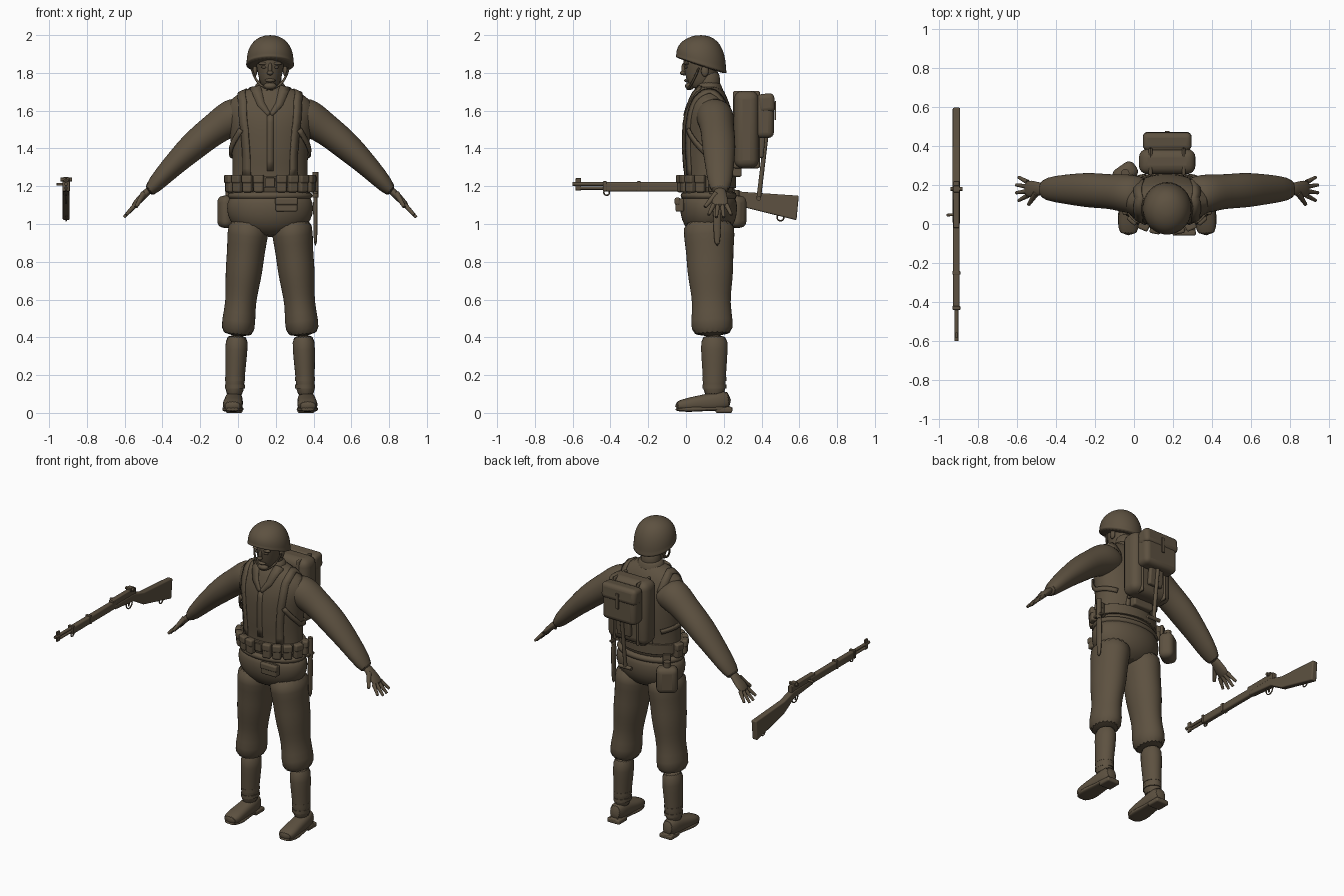
import bpy, bmesh, math
from math import sin, cos, pi, radians, sqrt
from mathutils import Vector, Matrix
from mathutils.bvhtree import BVHTree

cube = bpy.data.objects.get("Cube")
if cube:
    bpy.data.objects.remove(cube)

olive = bpy.data.materials.new("olive_brown")
olive.use_nodes = True
olive.diffuse_color = (.11, .083, .052, 1)
olive.node_tree.nodes["Principled BSDF"].inputs["Base Color"].default_value = olive.diffuse_color

BODY, RIFLE = .17, -.91        # centre lines in x of the figure and of the rifle
BACK = .12                     # depth of the figure's upright axis
UP = Vector((0, 0, 1))


def finish(name, verts, faces, origin=BODY, mirror=False, smooth=0, bevel=0, thickness=0):
    """Make the object, fix its normals and add the modifiers asked for."""
    mesh = bpy.data.meshes.new(name)
    mesh.from_pydata([tuple(v) for v in verts], [], faces)
    mesh.materials.append(olive)
    bm = bmesh.new()
    bm.from_mesh(mesh)
    bmesh.ops.recalc_face_normals(bm, faces=bm.faces)
    bm.to_mesh(mesh)
    bm.free()
    part = bpy.data.objects.new(name, mesh)
    part.location.x = origin
    bpy.context.collection.objects.link(part)
    if thickness:
        part.modifiers.new("Thickness", 'SOLIDIFY').thickness = thickness
    if bevel:
        rounding = part.modifiers.new("Rounding", 'BEVEL')
        rounding.width, rounding.segments = bevel, 4
    if mirror:
        part.modifiers.new("Mirror", 'MIRROR').use_mirror_merge = False
    if smooth:
        subdivision = part.modifiers.new("Smooth", 'SUBSURF')
        subdivision.levels = subdivision.render_levels = smooth
    bpy.ops.object.select_all(action='DESELECT')
    bpy.context.view_layer.objects.active = part
    part.select_set(True)
    bpy.ops.object.shade_smooth_by_angle(angle=radians(40))
    return part


def bridge(rings, count):
    """Quads joining consecutive rings, with a cap on each end."""
    last = (rings - 1) * count
    sides = [(k + i, k + (i + 1) % count, k + count + (i + 1) % count, k + count + i)
             for k in range(0, last, count) for i in range(count)]
    return sides + [tuple(range(count)), tuple(range(last, last + count))]


def limb(name, start, end, radii, flat=1, flat_end=None, depths=None, bend=None,
         sides=20, square=1, smooth=1, **options):
    """Skin evenly spaced oval rings along a straight or bent path."""
    start, end = Vector(start), Vector(end)
    bend = Vector(bend) if bend else (start + end) / 2
    along = (end - start).normalized()
    across = Vector((0, 1, 0)) if abs(along.x) > .6 else Vector((1, 0, 0))
    across = (across - along * across.dot(along)).normalized()
    other = along.cross(across)
    flat_end = flat_end or flat
    depths = depths or [r * (flat + (flat_end - flat) * k / (len(radii) - 1)) for k, r in enumerate(radii)]
    power = lambda value: math.copysign(abs(value) ** square, value)
    verts = []
    for k, (wide, deep) in enumerate(zip(radii, depths)):
        t = k / (len(radii) - 1)
        centre = start.lerp(bend, t).lerp(bend.lerp(end, t), t)
        for i in range(sides):
            angle = 2 * pi * i / sides
            verts.append(centre + across * wide * power(cos(angle)) + other * deep * power(sin(angle)))
    return finish(name, verts, bridge(len(radii), sides), smooth=smooth, **options)


def rod(name, start, end, radius, tip=None, **options):
    return limb(name, start, end, [radius, tip or radius], sides=12, smooth=0, **options)


def box(name, centre, size, turn=0, tilt=0, bevel=.01, **options):
    spin = Matrix.Rotation(turn, 3, 'Z') @ Matrix.Rotation(tilt, 3, 'X') @ Matrix.Diagonal(size)
    corners = [(a, b, c) for c in (-.5, .5) for a, b in ((-.5, -.5), (.5, -.5), (.5, .5), (-.5, .5))]
    verts = [Vector(centre) + spin @ Vector(corner) for corner in corners]
    return finish(name, verts, bridge(2, 4), bevel=bevel, **options)


def ball(name, centre, size, **options):
    """Ellipsoid with the given half sizes."""
    bm = bmesh.new()
    bmesh.ops.create_uvsphere(bm, u_segments=16, v_segments=10, radius=1)
    bm.verts.index_update()
    verts = [Vector(centre) + Matrix.Diagonal(size) @ v.co for v in bm.verts]
    faces = [[v.index for v in face.verts] for face in bm.faces]
    bm.free()
    return finish(name, verts, faces, **options)


# Jacket and trousers
jacket = limb("jacket", (0, BACK, 1.13), (0, BACK, 1.74), [.21, .2, .2, .2, .21, .22, .24, .22, .09],
              depths=[.14, .13, .13, .14, .14, .14, .13, .1, .07], sides=28)
limb("jacket_hem", (0, BACK, 1.12), (0, BACK, 1.18), [.22, .23, .22], flat=.66, sides=28)
limb("trouser_hips", (0, BACK, 1.17), (0, BACK, .93), [.21, .23, .23, .2, .12], flat=.66, sides=28)
limb("trouser_legs", (.11, BACK, 1.03), (.175, .14, .4), [.11, .11, .1, .1, .09, .08, .09, .09],
     flat=1.25, mirror=True)

# Sleeves and hands
limb("sleeves", (.1, .14, 1.6), (.655, .18, 1.16), [.08, .1, .1, .09, .09, .09, .08, .07, .05],
     bend=(.31, .18, 1.55), flat=1.1, flat_end=.7, mirror=True)
limb("palms", (.63, .18, 1.19), (.73, .18, 1.09), [.03, .035, .045, .04], flat=.7, flat_end=.3, mirror=True)
for finger, label in enumerate(("index", "middle", "ring", "little")):
    spread = finger - 1.5
    reach = .06 - .006 * spread ** 2
    rod(label + "_fingers", (.715, .18 + .023 * spread, 1.1), (.715 + reach, .18 + .04 * spread, 1.1 - reach * 1.1),
        .013, .008, mirror=True)
rod("thumbs", (.67, .16, 1.16), (.71, .1, 1.09), .017, .009, mirror=True)

# Boots with leggings, soles and heels
limb("leggings", (.175, .15, .42), (.19, .15, .08), [.06, .06, .055, .05, .05], flat=1.2, mirror=True)
for height in (.13, .17):
    rod("ankle_straps", (.185, .15, height), (.185, .15, height + .02), .053, flat=1.2, mirror=True)
limb("boots", (.19, .24, .07), (.2, -.06, .035), [.04, .05, .05, .055, .05], flat=1.25, flat_end=.5,
     square=.8, mirror=True)
limb("soles", (.19, .25, .025), (.2, -.06, .018), [.04, .045, .045, .055, .06, .035], flat=.25,
     square=.6, mirror=True)
box("heels", (.19, .2, .015), (.09, .09, .03), mirror=True)

# Head and face
limb("neck", (0, BACK, 1.69), (0, BACK, 1.82), [.07, .06, .06])
limb("head", (0, .08, 1.71), (0, .08, 1.93), [.04, .06, .07, .08, .07], depths=[.06, .08, .09, .1, .09])
ball("chin", (0, .02, 1.73), (.035, .025, .02))
ball("nose_bridge", (0, -.01, 1.82), (.011, .015, .035))
ball("nose_tip", (0, -.017, 1.8), (.017, .015, .012))
ball("lips", (0, .005, 1.76), (.028, .015, .01))
ball("eyes", (.032, .002, 1.83), (.015, .01, .007), mirror=True)
ball("brows", (.034, .003, 1.85), (.03, .014, .009), mirror=True)
ball("ears", (.08, .1, 1.81), (.012, .02, .03), mirror=True)

# Helmet: a flared dome whose rim rises toward the front
dome = [.125 * sqrt(1 - (k / 9.2) ** 2.4) for k in range(10)]
helmet = limb("helmet", (0, .08, 1.83), (0, .08, 2), [.138] + dome, flat=1.06, sides=32)
for vertex in helmet.data.vertices:
    vertex.co.z += (.09 - vertex.co.y) * 2 * (2 - vertex.co.z)
limb("chin_strap", (.1, .07, 1.83), (0, .005, 1.71), [.007] * 6, bend=(.08, .03, 1.73), sides=8, mirror=True)

# Straps and lapels laid onto the jacket
bpy.context.view_layer.update()
cloth = BVHTree.FromObject(jacket, bpy.context.evaluated_depsgraph_get())


def ribbon(name, path, width, end_width=None, lift=.006, **options):
    """Flat band that follows the jacket near the given path."""
    points, steps = [Vector(p) for p in path], 6
    trail = [a.lerp(b, i / steps) for a, b in zip(points, points[1:]) for i in range(steps)] + points[-1:]
    hits = [cloth.find_nearest(point)[:2] for point in trail]
    last = len(hits) - 1
    verts = []
    for i, (spot, normal) in enumerate(hits):
        along = hits[min(i + 1, last)][0] - hits[max(i - 1, 0)][0]
        half = (width + ((end_width or width) - width) * i / last) / 2
        side = along.cross(normal).normalized() * half
        verts += [spot + normal * lift - side, spot + normal * lift + side]
    faces = [(i, i + 1, i + 3, i + 2) for i in range(0, 2 * last, 2)]
    return finish(name, verts, faces, thickness=.01, **options)


ribbon("shoulder_straps", [(.15, .25, 1.6), (.15, .13, 1.72), (.15, .03, 1.65), (.15, -.02, 1.5), (.14, -.02, 1.25)],
       .045, mirror=True)
ribbon("side_straps", [(.16, 0, 1.5), (.21, .1, 1.38), (.16, .25, 1.34)], .028, mirror=True)
ribbon("back_straps", [(.07, .27, 1.36), (.09, .27, 1.24)], .03, mirror=True)
ribbon("lapels", [(.08, .08, 1.73), (.05, 0, 1.64), (.005, -.02, 1.58)], .06, .02, mirror=True)
ribbon("button_placket", [(0, -.03, 1.59), (0, -.03, 1.28)], .035, lift=.002)
limb("collar", (0, BACK, 1.69), (0, BACK, 1.755), [.1, .09, .08, .07], flat=.85)

# Belt with a row of pouches
belt_wide, belt_deep = .213, .145
rod_belt = limb("belt", (0, BACK, 1.19), (0, BACK, 1.255), [belt_wide] * 2, flat=belt_deep / belt_wide,
                sides=40, smooth=0, bevel=.004)
for angle in map(radians, (16, 33, 52, 74, 100)):
    turn = math.atan2(sin(angle) / belt_wide, cos(angle) / belt_deep)
    outward = Vector((sin(turn), -cos(turn), 0))
    spot = Vector((belt_wide * sin(angle), BACK - belt_deep * cos(angle), 1.213)) + outward * .005
    box("belt_pouches", spot, (.052, .042, .09), turn=turn, mirror=True)
    box("pouch_flaps", spot + outward * .008 + UP * .025, (.056, .036, .045), turn=turn, mirror=True)
box("buckle", (0, -.03, 1.22), (.05, .012, .05), bevel=.004)
box("aid_pouch", (.087, -.033, 1.1), (.115, .045, .07))
box("aid_pouch_flap", (.087, -.045, 1.12), (.12, .03, .04))

# Canteen on the right hip and sheathed blade on the left
hip = Vector((-.215, .26, 0))
box("canteen", hip + UP * 1.065, (.13, .09, .17), turn=radians(35), bevel=.035)
rod("canteen_cap", hip + UP * 1.14, hip + UP * 1.18, .022)
box("canteen_hanger", (-.195, .235, 1.17), (.05, .02, .09), turn=radians(35), bevel=.004)
limb("sheath", (.24, .165, .88), (.24, .165, 1.16), [.008, .011, .012, .013], flat=1.8)
rod("blade_grip", (.24, .165, 1.14), (.24, .165, 1.275), .015)
box("blade_guard", (.24, .16, 1.165), (.022, .07, .014), bevel=.004)

# Backpack with upper pouch and digging tool
box("pack", (0, .32, 1.5), (.29, .13, .41), bevel=.045)
box("pack_tail", (0, .27, 1.28), (.14, .05, .06))
box("pack_straps", (.085, .32, 1.5), (.02, .142, .41), bevel=.03, mirror=True)
box("upper_pouch", (0, .415, 1.57), (.24, .1, .23), bevel=.03)
box("pouch_flap", (0, .425, 1.64), (.25, .09, .1), tilt=.08, bevel=.025)
box("flap_strap", (0, .473, 1.6), (.022, .009, .1), bevel=.003)
box("tool_cover", (0, .4, 1.41), (.1, .03, .12), tilt=-.1)
rod("tool_handle", (0, .425, 1.47), (0, .385, 1.135), .012)
rod("tool_grip", (-.045, .385, 1.135), (.045, .385, 1.135), .012)

# Rifle lying along y, muzzle to the front
stock = [(0, 1.17), (.2, 1.15), (.3, 1.09), (.585, 1.02), (.597, 1.15), (.3, 1.17), (.2, 1.2), (0, 1.2)]
finish("rifle_stock", [(side, *point) for side in (-.019, .019) for point in stock], bridge(2, len(stock)),
       origin=RIFLE, bevel=.008)
box("rifle_fore_end", (0, -.2, 1.197), (.034, .46, .05), origin=RIFLE)
box("rifle_receiver", (0, .1, 1.21), (.03, .24, .05), bevel=.005, origin=RIFLE)
rod("rifle_barrel", (0, -.6, 1.212), (0, -.42, 1.212), .01, origin=RIFLE)
rod("rifle_gas_tube", (0, -.56, 1.19), (0, -.42, 1.19), .009, origin=RIFLE)
for place in (-.43, -.25):
    box("rifle_band", (0, place, 1.2), (.04, .02, .054), bevel=.004, origin=RIFLE)
box("rifle_front_sight", (0, -.57, 1.21), (.012, .03, .065), bevel=.003, origin=RIFLE)
box("rifle_rear_sight", (0, .18, 1.235), (.034, .035, .025), bevel=.004, origin=RIFLE)
rod("rifle_sight_knobs", (-.03, .18, 1.235), (.03, .18, 1.235), .01, origin=RIFLE)
rod("rifle_bolt_handle", (0, .05, 1.21), (-.05, .045, 1.21), .007, origin=RIFLE)
rod("rifle_trigger", (0, .17, 1.155), (0, .165, 1.125), .005, origin=RIFLE)
for label, place, height, radius in (("trigger_guard", .17, 1.14, .03), ("front_swivel", -.42, 1.167, .015),
                                     ("rear_swivel", .5, 1.035, .018)):
    bpy.ops.mesh.primitive_torus_add(location=(RIFLE, place, height), rotation=(0, pi / 2, 0), major_radius=radius,
                                     minor_radius=.004, major_segments=20, minor_segments=6)
    bpy.context.object.name = "rifle_" + label
    bpy.context.object.data.materials.append(olive)
    bpy.ops.object.shade_smooth()
